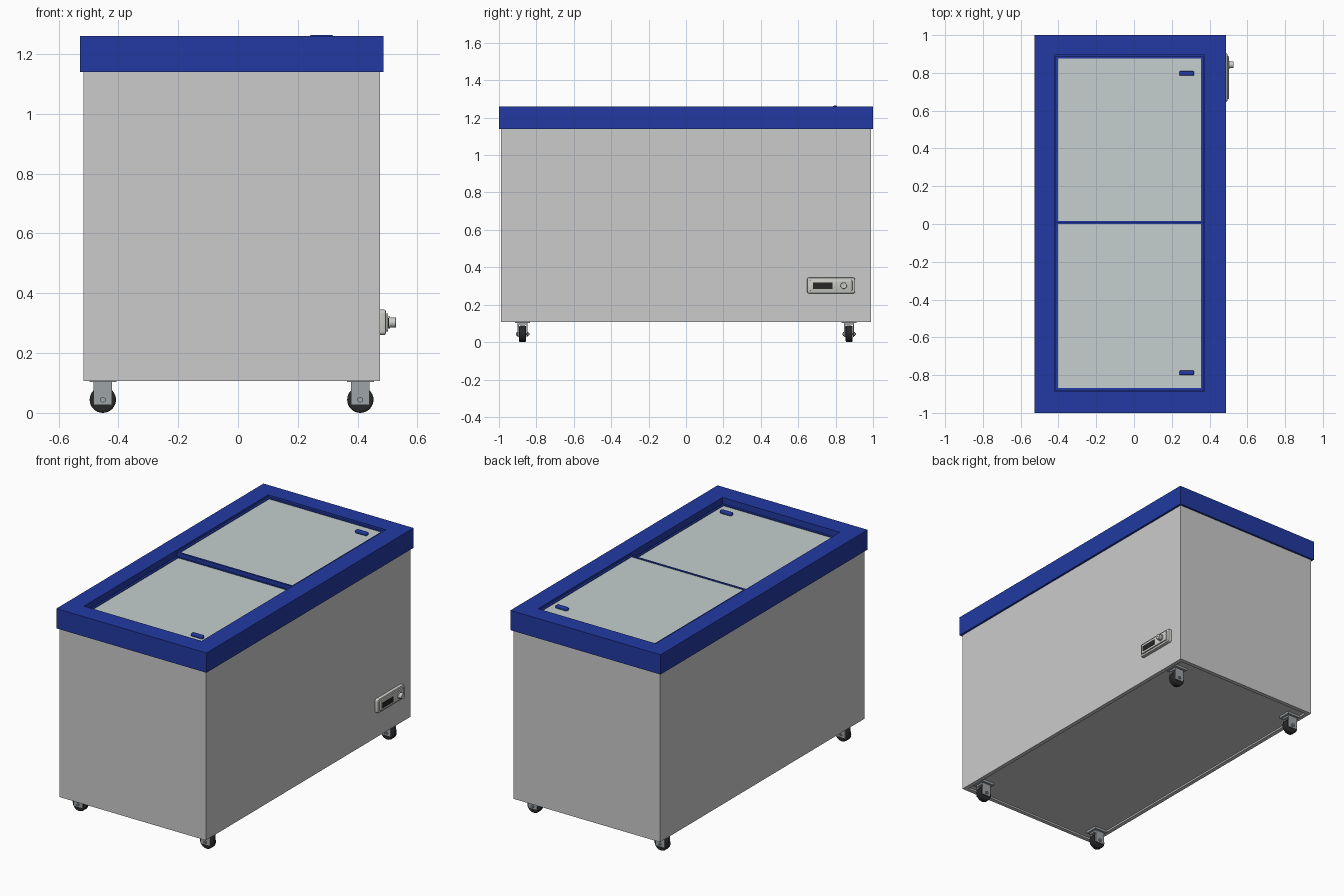
import bpy, bmesh, math

if "Cube" in bpy.data.objects:
    bpy.data.objects.remove(bpy.data.objects["Cube"])


def material(name, rgb):
    m = bpy.data.materials.new(name)
    m.diffuse_color = (*rgb, 1)
    m.use_nodes = True
    m.node_tree.nodes["Principled BSDF"].inputs["Base Color"].default_value = m.diffuse_color
    return m


BLUE = material("blue_trim", (0.016, 0.042, 0.36))
GLASS = material("pale_glass", (0.56, 0.62, 0.62))
BLACK = material("black_rubber", (0.02, 0.02, 0.022))
STEEL = material("steel", (0.34, 0.37, 0.39))
PANEL = material("panel_plastic", (0.60, 0.62, 0.58))
BODY = material("body_grey", (0.54, 0.54, 0.55))


def finish(name, bm, mat, bevel=0, segments=2, smooth=False):
    bmesh.ops.recalc_face_normals(bm, faces=bm.faces)
    mesh = bpy.data.meshes.new(name)
    bm.to_mesh(mesh)
    bm.free()
    ob = bpy.data.objects.new(name, mesh)
    bpy.context.collection.objects.link(ob)
    mesh.materials.append(mat)
    if bevel:
        mod = ob.modifiers.new("bevel", 'BEVEL')
        mod.width, mod.segments = bevel, segments
        mod.limit_method = 'ANGLE'
    if smooth:
        bpy.ops.object.select_all(action='DESELECT')
        ob.select_set(True)
        bpy.context.view_layer.objects.active = ob
        bpy.ops.object.shade_smooth_by_angle(angle=math.radians(35))
    return ob


def box_bm(x, y, z):
    bm = bmesh.new()
    bmesh.ops.create_cube(bm, size=1)
    for v in bm.verts:
        for i, (lo, hi) in enumerate((x, y, z)):
            v.co[i] = lo if v.co[i] < 0 else hi
    return bm


def box(name, x, y, z, mat, **kw):
    return finish(name, box_bm(x, y, z), mat, **kw)


def ring(name, outer, inner, z, mat):
    """Rectangular frame; outer and inner are (x0, x1, y0, y1)."""
    bm = bmesh.new()
    loops = []
    for (x0, x1, y0, y1), h in ((outer, z[0]), (outer, z[1]), (inner, z[1]), (inner, z[0])):
        loops.append([bm.verts.new((x, y, h)) for x, y in ((x0, y0), (x1, y0), (x1, y1), (x0, y1))])
    for k in range(4):
        a, b = loops[k], loops[(k + 1) % 4]
        for i in range(4):
            j = (i + 1) % 4
            bm.faces.new((a[i], a[j], b[j], b[i]))
    return finish(name, bm, mat)


def cylinder(name, centre, radius, depth, axis, mat, sides=32, **kw):
    bm = bmesh.new()
    bmesh.ops.create_cone(bm, cap_ends=True, segments=sides, radius1=radius, radius2=radius, depth=depth)
    for v in bm.verts:
        a, b, c = v.co
        v.co = (c, a, b) if axis == 'x' else (a, c, b)
    bmesh.ops.translate(bm, verts=bm.verts, vec=centre)
    return finish(name, bm, mat, smooth=True, **kw)


def rounded_plate(name, x, y, z, radius, mat, edge):
    """Plate facing +x with rounded corners and a softened front edge."""
    bm = box_bm(x, y, z)
    long_edges = [e for e in bm.edges if abs(e.verts[0].co.x - e.verts[1].co.x) > 1e-5]
    bmesh.ops.bevel(bm, geom=long_edges, offset=radius, segments=5, profile=0.5, affect='EDGES')
    front = [e for e in bm.edges if all(abs(v.co.x - x[1]) < 1e-5 for v in e.verts)]
    bmesh.ops.bevel(bm, geom=front, offset=edge, segments=2, profile=0.5, affect='EDGES')
    return finish(name, bm, mat, smooth=True)


# Cabinet body with a shallow recess underneath
bm = box_bm((-0.516, 0.474), (-0.988, 0.988), (0.107, 1.15))
bm.faces.ensure_lookup_table()
bottom = min(bm.faces, key=lambda f: f.calc_center_median().z)
bmesh.ops.inset_individual(bm, faces=[bottom], thickness=0.035)
inner = bmesh.ops.extrude_discrete_faces(bm, faces=[bottom])["faces"][0]
bmesh.ops.translate(bm, verts=inner.verts, vec=(0, 0, 0.01))
finish("cabinet_body", bm, BODY)

# Blue top rim
ring("top_rim", (-0.528, 0.487, -1, 1), (-0.421, 0.374, -0.886, 0.894), (1.139, 1.26), BLUE)

# Sliding lids: the rear one rides above the front one
for name, x0, x1, y0, y1, top, hy in (
        ("rear_lid", -0.416, 0.369, 0.004, 0.89, 1.25, 0.797),
        ("front_lid", -0.416, 0.367, -0.881, 0.012, 1.225, -0.788)):
    t = 0.013
    ring(name + "_frame", (x0, x1, y0, y1), (x0 + t, x1 - t, y0 + t, y1 - t), (top - 0.024, top), BLUE)
    box(name + "_glass", (x0 + t, x1 - t), (y0 + t, y1 - t), (top - 0.016, top - 0.004), GLASS)
    box(name + "_handle", (0.24, 0.318), (hy - 0.012, hy + 0.012), (top - 0.006, top + 0.014),
        BLUE, bevel=0.006, segments=3, smooth=True)
ring("lid_track", (-0.421, 0.374, -0.886, 0.894), (-0.405, 0.358, -0.87, 0.878), (1.15, 1.2), BLUE)

# Control panel on the right side
rounded_plate("control_panel", (0.47, 0.494), (0.647, 0.904), (0.26, 0.345), 0.012, PANEL, 0.005)
rounded_plate("control_panel_face", (0.49, 0.502), (0.662, 0.889), (0.272, 0.333), 0.007, PANEL, 0.003)
box("display_screen", (0.495, 0.504), (0.679, 0.783), (0.285, 0.318), BLACK)
cylinder("dial_base", (0.504, 0.843, 0.302), 0.020, 0.008, 'x', PANEL)
cylinder("dial_knob", (0.515, 0.843, 0.302), 0.017, 0.026, 'x', PANEL, bevel=0.002)
box("dial_pointer", (0.526, 0.5285), (0.841, 0.845), (0.302, 0.317), STEEL)

# Casters at the four corners
for side, cx in (("left", -0.452), ("right", 0.409)):
    for end, cy in (("front", -0.874), ("rear", 0.872)):
        tag = f"{end}_{side}_caster"
        box(tag + "_plate", (cx - 0.045, cx + 0.045), (cy - 0.04, cy + 0.04), (0.103, 0.118), STEEL)
        box(tag + "_fork_top", (cx - 0.031, cx + 0.031), (cy - 0.026, cy + 0.026), (0.093, 0.104), STEEL)
        cylinder(tag + "_wheel", (cx, cy, 0.044), 0.044, 0.036, 'y', BLACK, bevel=0.006, segments=3)
        cylinder(tag + "_axle", (cx, cy, 0.044), 0.006, 0.072, 'y', STEEL, sides=12)
        for s in (-1, 1):
            y = sorted((cy + s * 0.020, cy + s * 0.026))
            box(f"{tag}_fork_{'outer' if s > 0 else 'inner'}", (cx - 0.031, cx + 0.031), y,
                (0.027, 0.1), STEEL)
            cylinder(f"{tag}_nut_{'outer' if s > 0 else 'inner'}", (cx, cy + s * 0.029, 0.044),
                     0.01, 0.006, 'y', STEEL, sides=6)
